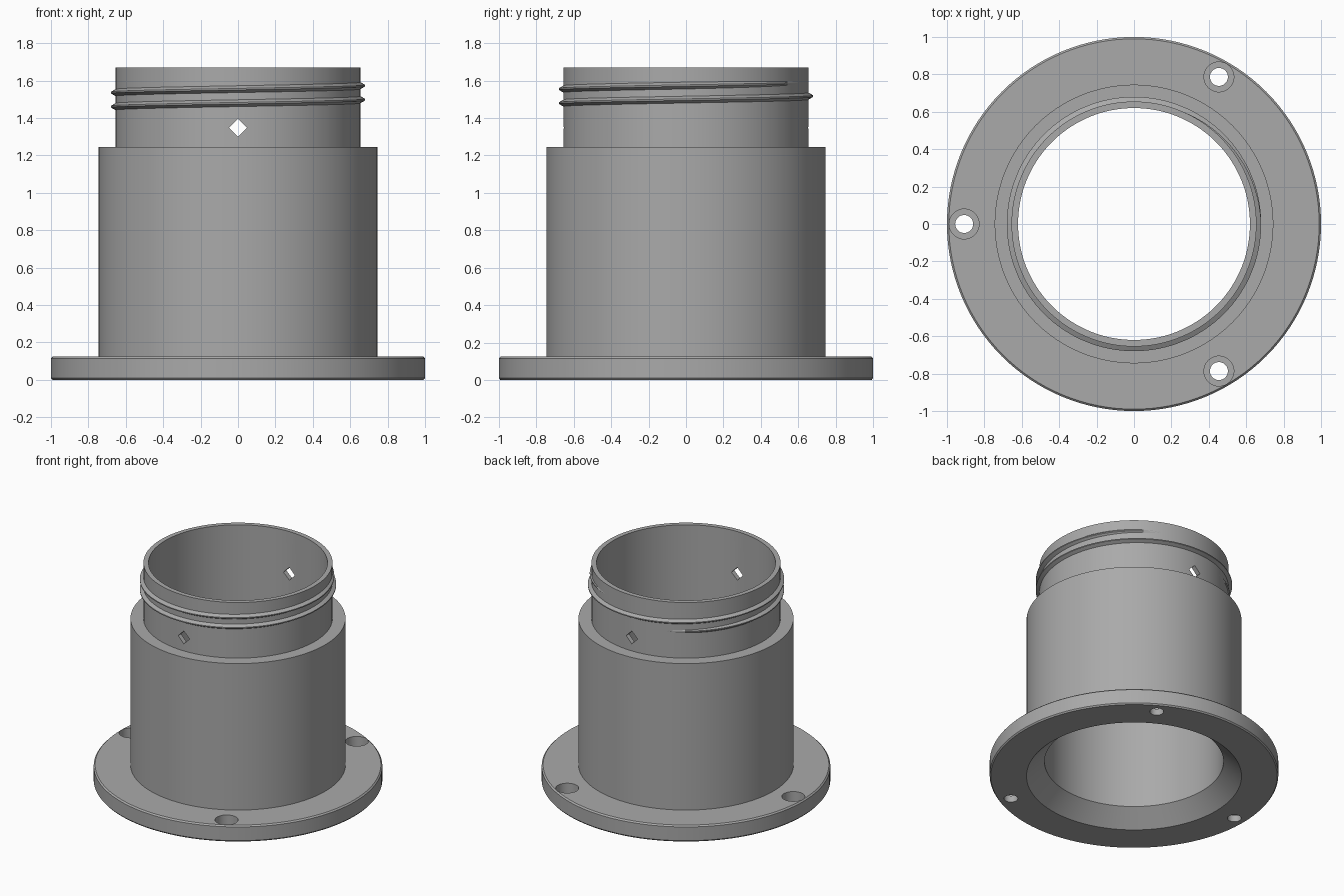
import bpy, bmesh, math
from mathutils import Matrix

if "Cube" in bpy.data.objects:
    bpy.data.objects.remove(bpy.data.objects["Cube"])

SEG = 128

gray = bpy.data.materials.new("plain gray")
gray.diffuse_color = (0.4, 0.4, 0.4, 1)
gray.use_nodes = True
gray.node_tree.nodes["Principled BSDF"].inputs["Base Color"].default_value = gray.diffuse_color


def add_object(name, bm):
    bmesh.ops.recalc_face_normals(bm, faces=bm.faces)
    mesh = bpy.data.meshes.new(name)
    bm.to_mesh(mesh)
    bm.free()
    mesh.materials.append(gray)
    obj = bpy.data.objects.new(name, mesh)
    bpy.context.collection.objects.link(obj)
    return obj


def activate(obj):
    bpy.ops.object.select_all(action='DESELECT')
    obj.select_set(True)
    bpy.context.view_layer.objects.active = obj


def lathe(name, profile, seg=SEG, center=(0, 0)):
    """Closed ring turned from (radius, z) points."""
    bm = bmesh.new()
    rings = []
    for i in range(seg):
        a = 2 * math.pi * i / seg
        rings.append([bm.verts.new((center[0] + r * math.cos(a),
                                    center[1] + r * math.sin(a), z)) for r, z in profile])
    n = len(profile)
    for i in range(seg):
        p, q = rings[i], rings[(i + 1) % seg]
        for j in range(n):
            k = (j + 1) % n
            bm.faces.new((p[j], q[j], q[k], p[k]))
    return add_object(name, bm)


def cut(target, cutter):
    cutter.hide_render = True
    mod = target.modifiers.new("cut", 'BOOLEAN')
    mod.operation = 'DIFFERENCE'
    mod.solver = 'EXACT'
    mod.object = cutter
    activate(target)
    bpy.ops.object.modifier_apply(modifier=mod.name)
    bpy.data.objects.remove(cutter, do_unlink=True)


def cylinder_cutter(r, z0, z1, x, y):
    bm = bmesh.new()
    bmesh.ops.create_cone(bm, cap_ends=True, segments=40, radius1=r, radius2=r, depth=z1 - z0,
                          matrix=Matrix.Translation((x, y, (z0 + z1) / 2)))
    return add_object("hole_cutter", bm)


# Flange, barrel and neck turned as one sleeve, with a flared bore at the bottom
sleeve = lathe("flanged_sleeve", [
    (0.745, 0), (0.992, 0), (1, 0.01), (1, 0.115), (0.99, 0.125),
    (0.745, 0.125), (0.745, 1.245), (0.655, 1.245), (0.655, 1.67),
    (0.62, 1.67), (0.62, 0.115)])

# Three counterbored screw holes
for deg in (60, 180, 300):
    x, y = 0.908 * math.cos(math.radians(deg)), 0.908 * math.sin(math.radians(deg))
    cut(sleeve, cylinder_cutter(0.08, 0.05, 0.2, x, y))
    cut(sleeve, cylinder_cutter(0.048, -0.1, 0.2, x, y))

# Diamond-shaped holes through the front and back of the neck
bm = bmesh.new()
bmesh.ops.create_cube(bm, size=1, matrix=Matrix.Translation((0, 0, 1.348))
                      @ Matrix.Rotation(math.radians(45), 4, 'Y')
                      @ Matrix.Diagonal((0.069, 2, 0.069, 1)))
cut(sleeve, add_object("diamond_cutter", bm))

# Two-turn screw thread that fades in and out of the neck wall
bm = bmesh.new()
turns, pitch, base = 2.0, 0.075, 0.645
steps = int(turns * SEG)
prev = None
for i in range(steps + 1):
    t = turns * i / steps
    a = math.pi / 2 + 2 * math.pi * t
    z = 1.442 + pitch * t
    fade = min(1, t / 0.25, (turns - t) / 0.25)
    tip = base + 0.001 + 0.034 * fade
    ring = [bm.verts.new((r * math.cos(a), r * math.sin(a), z + dz))
            for r, dz in ((base, -0.024), (tip, -0.004), (tip, 0.004), (base, 0.024))]
    if prev:
        for j in range(4):
            k = (j + 1) % 4
            bm.faces.new((prev[j], ring[j], ring[k], prev[k]))
    else:
        bm.faces.new(ring)
    prev = ring
bm.faces.new(prev)
thread = add_object("screw_thread", bm)

# Smooth round walls, crisp rims
for obj in (sleeve, thread):
    activate(obj)
    bpy.ops.object.shade_smooth_by_angle(angle=math.radians(25))
